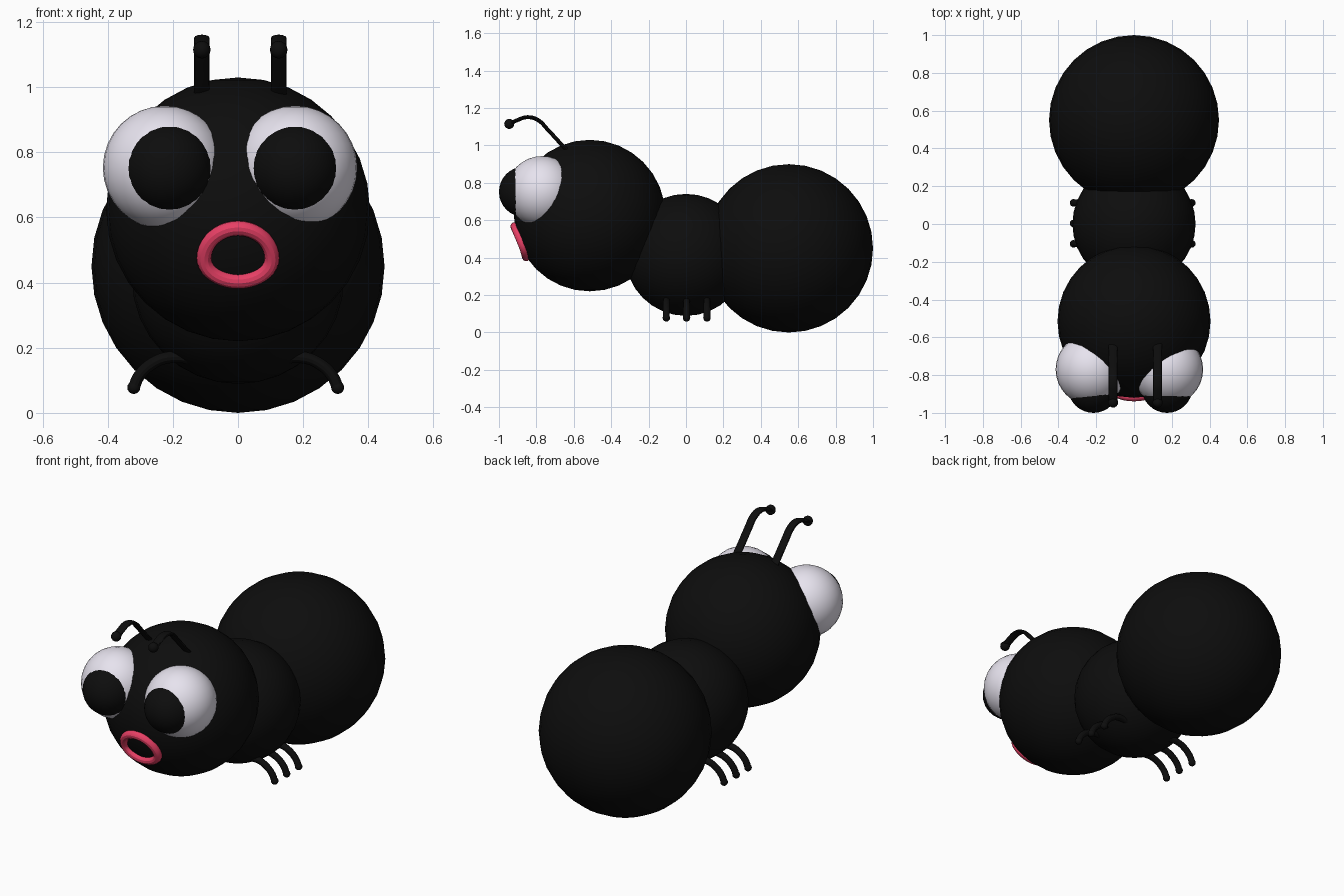
import bpy
from math import sin, cos, pi, sqrt

if "Cube" in bpy.data.objects:
    bpy.data.objects.remove(bpy.data.objects["Cube"])


def material(name, rgb):
    m = bpy.data.materials.new(name)
    m.diffuse_color = (*rgb, 1)
    m.use_nodes = True
    m.node_tree.nodes["Principled BSDF"].inputs["Base Color"].default_value = m.diffuse_color
    return m


BLACK = material("black", (0.004, 0.004, 0.004))
WHITE = material("eye_white", (0.8, 0.77, 0.86))
RED = material("lip_red", (0.8, 0.05, 0.13))


def ball(name, loc, r, mat, seg=32):
    bpy.ops.mesh.primitive_uv_sphere_add(segments=seg, ring_count=seg // 2, radius=r, location=loc)
    ob = bpy.context.object
    ob.name = name
    ob.data.materials.append(mat)
    bpy.ops.object.shade_smooth()
    return ob


def tube(name, pts, r, mat, cyclic=False, smooth_path=True):
    cu = bpy.data.curves.new(name, 'CURVE')
    cu.dimensions = '3D'
    cu.bevel_depth = r
    cu.bevel_resolution = 4
    cu.resolution_u = 5
    cu.use_fill_caps = True
    sp = cu.splines.new('BEZIER' if smooth_path else 'POLY')
    if smooth_path:
        sp.bezier_points.add(len(pts) - 1)
        for bp, p in zip(sp.bezier_points, pts):
            bp.co = p
            bp.handle_left_type = bp.handle_right_type = 'AUTO'
    else:
        sp.points.add(len(pts) - 1)
        for q, p in zip(sp.points, pts):
            q.co = (*p, 1)
    sp.use_cyclic_u = cyclic
    ob = bpy.data.objects.new(name, cu)
    bpy.context.collection.objects.link(ob)
    bpy.ops.object.select_all(action='DESELECT')
    ob.select_set(True)
    bpy.context.view_layer.objects.active = ob
    bpy.ops.object.convert(target='MESH')
    ob = bpy.context.object
    ob.name = name
    ob.data.materials.clear()
    ob.data.materials.append(mat)
    bpy.ops.object.shade_smooth_by_angle()
    return ob


# body segments
HY, HZ, HR = -0.515, 0.625, 0.405
ball("abdomen", (0, 0.55, 0.45), 0.45, BLACK)
ball("thorax", (0, 0, 0.415), 0.326, BLACK)
ball("head", (0, HY, HZ), HR, BLACK)

# eyes, slightly off centre to the left
for side, ex, px in (("left", -0.225, -0.215), ("right", 0.176, 0.175)):
    ball(side + "_eye", (ex, -0.77, 0.753), 0.19, WHITE)
    ball(side + "_pupil", (px, -0.865, 0.752), 0.135, BLACK)

# lips: ring laid on the head surface, taller above the mouth corners
ring = []
for i in range(40):
    a = 2 * pi * i / 40
    x = 0.104 * cos(a)
    z = 0.475 + (0.092 if sin(a) > 0 else 0.071) * sin(a)
    ring.append((x, HY - sqrt(HR ** 2 - x * x - (z - HZ) ** 2), z))
tube("lips", ring, 0.023, RED, cyclic=True, smooth_path=False)

# antennae: flattened stalks with round tips
stalk = [(-0.62, 0.96), (-0.67, 1.01), (-0.735, 1.08), (-0.795, 1.138),
         (-0.85, 1.151), (-0.90, 1.136), (-0.945, 1.115)]
for side, ax in (("left", -0.111), ("right", 0.125)):
    ob = tube(side + "_antenna", [(0, y, z) for y, z in stalk], 0.0105, BLACK)
    ob.scale.x = 2.3
    ob.location.x = ax
    ball(side + "_antenna_tip", (ax, -0.945, 1.115), 0.027, BLACK, 16)

# three pairs of short curved legs with rounded feet
for side, s, foot in (("left", -1, 0.32), ("right", 1, 0.306)):
    for n, y in (("front", -0.105), ("middle", 0.003), ("rear", 0.112)):
        d = foot - 0.306
        path = [(0.12, 0.165), (0.20 + d, 0.17), (0.25 + d, 0.151),
                (0.29 + d, 0.113), (foot, 0.078)]
        tube(f"{side}_{n}_leg", [(s * x, y, z) for x, z in path], 0.018, BLACK)
        ball(f"{side}_{n}_foot", (s * foot, y, 0.078), 0.02, BLACK, 16)
